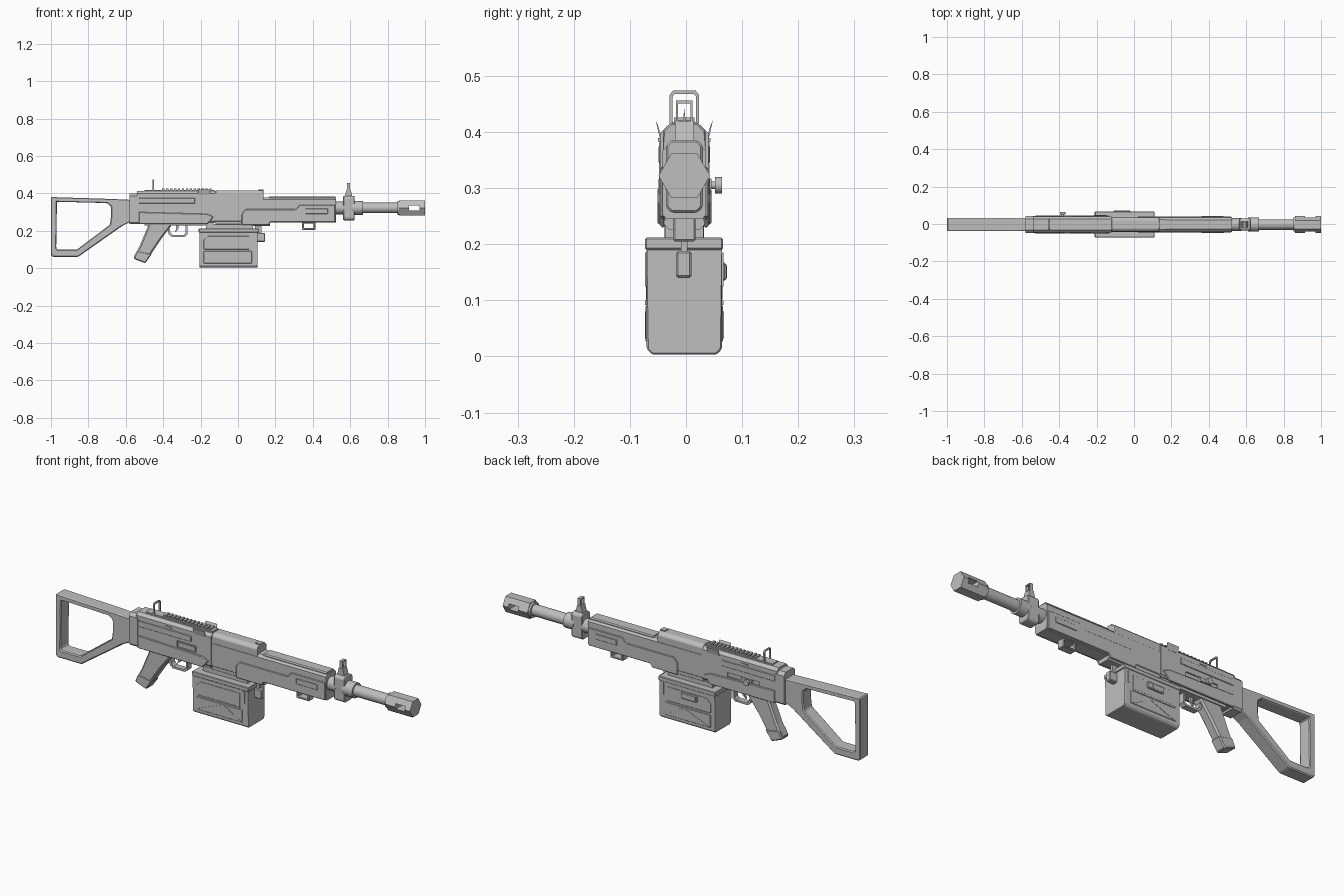
import bpy, bmesh, math
from mathutils import Matrix, Vector

cube = bpy.data.objects.get("Cube")
if cube:
    bpy.data.objects.remove(cube, do_unlink=True)

CY = -0.003      # middle plane of the gun
AXIS = 0.322     # barrel height

metal = bpy.data.materials.new("grey_metal")
metal.use_nodes = True
GREY = (0.52, 0.52, 0.52, 1)
metal.diffuse_color = GREY
metal.node_tree.nodes["Principled BSDF"].inputs["Base Color"].default_value = GREY


def finish(name, bm, bevel=0):
    bmesh.ops.recalc_face_normals(bm, faces=bm.faces)
    me = bpy.data.meshes.new(name)
    bm.to_mesh(me)
    bm.free()
    me.materials.append(metal)
    ob = bpy.data.objects.new(name, me)
    bpy.context.collection.objects.link(ob)
    if bevel:
        mod = ob.modifiers.new("bevel", "BEVEL")
        mod.width, mod.segments, mod.limit_method = bevel, 1, "ANGLE"
    return ob


def prism(name, outline, a, b, along="y", hole=None, bevel=0):
    """Extrude an outline: (x, z) along y, or (y, z) along x. A hole has as many points."""
    place = (lambda p, t: (p[0], CY + t, p[1])) if along == "y" else (lambda p, t: (t, CY + p[0], p[1]))
    bm = bmesh.new()
    rings = [[bm.verts.new(place(p, t)) for p in loop]
             for loop in ([outline, hole] if hole else [outline]) for t in (a, b)]
    n = len(outline)

    def bridge(r, s):
        for i in range(n):
            j = (i + 1) % n
            bm.faces.new((r[i], r[j], s[j], s[i]))
    bridge(rings[0], rings[1])
    if hole:
        bridge(rings[2], rings[3])
        bridge(rings[0], rings[2])
        bridge(rings[1], rings[3])
    else:
        bm.faces.new(rings[0])
        bm.faces.new(rings[1])
    return finish(name, bm, bevel)


def rect(a, b, c, d):
    return [(a, c), (b, c), (b, d), (a, d)]


def box(name, x0, x1, y0, y1, z0, z1, bevel=0):
    return prism(name, rect(x0, x1, z0, z1), y0, y1, bevel=bevel)


def section(half, z0, z1, low, high):
    """Symmetrical cross-section with chamfers low and high."""
    side = [(half - low, z0), (half, z0 + low), (half, z1 - high), (half - high, z1)]
    return side + [(-y, z) for y, z in reversed(side)]


def rod(name, r, a, b, centre, along="x", sides=24, turn=0):
    """Cylinder from a to b along an axis; centre gives the two other coordinates."""
    bm = bmesh.new()
    bmesh.ops.create_cone(bm, cap_ends=True, segments=sides, radius1=r, radius2=r, depth=b - a)
    spin = Matrix.Rotation(math.pi / 2, 4, "Y" if along == "x" else "X")
    mid = (a + b) / 2
    pos = (mid, *centre) if along == "x" else (centre[0], mid, centre[1])
    bm.transform(Matrix.Translation(Vector(pos)) @ spin @ Matrix.Rotation(turn, 4, "Z"))
    ob = finish(name, bm)
    if sides > 8:
        bpy.ops.object.select_all(action="DESELECT")
        ob.select_set(True)
        bpy.context.view_layer.objects.active = ob
        bpy.ops.object.shade_smooth_by_angle(angle=math.radians(35))
    return ob


def cut(ob, *cutters):
    bpy.context.view_layer.objects.active = ob
    for c in cutters:
        mod = ob.modifiers.new("cut", "BOOLEAN")
        mod.operation, mod.solver, mod.object = "DIFFERENCE", "EXACT", c
        bpy.ops.object.modifier_apply(modifier=mod.name)
        bpy.data.objects.remove(c, do_unlink=True)


def both_sides(name, outline, y0, y1, bevel=0):
    prism(name + "_right", outline, -y1, -y0, bevel=bevel)
    prism(name + "_left", outline, y0, y1, bevel=bevel)


# Skeleton stock
prism("stock",
      [(-1, .38), (-.68, .37), (-.57, .365), (-.57, .25), (-.62, .225), (-.855, .06), (-.99, .06), (-1, .07)],
      -.035, .035,
      hole=[(-.968, .355), (-.70, .348), (-.68, .33), (-.68, .27), (-.685, .232), (-.86, .1), (-.965, .1), (-.972, .11)],
      bevel=.005)

# Receiver
receiver = prism("receiver", section(.043, .245, .412, .008, .014), -.54, -.12, along="x")
cut(receiver, box("port_cutter", -.31, -.205, -.06, -.036, .297, .33),
    box("handle_slot_cutter", -.44, -.26, .037, .06, .297, .318))
prism("receiver_rear", section(.045, .235, .4, .01, .015), -.58, -.53, along="x")
box("bolt", -.305, -.21, -.041, -.03, .302, .322)
both_sides("receiver_lower_panel", [(-.53, .235), (-.165, .235), (-.13, .275), (-.165, .29), (-.53, .3)],
           .038, .048, bevel=.003)
both_sides("receiver_upper_rib", rect(-.53, -.23, .345, .375), .04, .046, bevel=.002)
both_sides("receiver_pin", rect(-.375, -.34, .383, .389), .04, .047)
box("receiver_floor", -.5, -.13, -.032, .032, .228, .25)

# Top rail with cross ribs
box("rail_base", -.5, -.125, -.022, .022, .405, .418)
for i in range(13):
    box(f"rail_rib_{i + 1}", -.405 + i * .021, -.393 + i * .021, -.018, .018, .415, .426)

# Flared ears beside the rail
for side in (-1, 1):
    prism(f"rail_ear_{'left' if side > 0 else 'right'}",
          [(side * .04, .39), (side * .044, .39), (side * .051, .421), (side * .047, .412)],
          -.215, -.15, along="x")

# Rear sight loop
prism("rear_sight", [(-.026, .41), (.026, .41), (.026, .466), (.02, .474), (-.02, .474), (-.026, .466)],
      -.458, -.45, along="x",
      hole=[(-.021, .415), (.021, .415), (.021, .463), (.017, .468), (-.017, .468), (-.021, .463)])

# Charging handle
rod("handle_stem", .007, .03, .055, (-.38, .305), along="y", sides=12)
rod("handle_knob", .015, .052, .064, (-.38, .305), along="y", sides=16)
box("handle_carrier", -.4, -.34, .03, .048, .298, .317)

# Handguard, top cover and raised side panels
hand = prism("handguard", section(.039, .245, .378, .008, .012), -.12, .525, along="x")
cut(hand, rod("barrel_seat_cutter", .033, .5, .55, (CY, AXIS)))
prism("handguard_belly", section(.036, .225, .26, .01, 0), -.12, .17, along="x")
both_sides("handguard_panel",
           [(.02, .23), (.165, .23), (.175, .247), (.52, .247), (.52, .338), (.33, .338), (.31, .315), (.04, .315), (.02, .29)],
           .034, .043, bevel=.003)
both_sides("handguard_inlay", rect(.36, .48, .29, .318), .04, .046, bevel=.002)
prism("handguard_top_plate", section(.03, .37, .384, 0, .005), .165, .52, along="x")
prism("top_cover", section(.038, .365, .416, 0, .014), -.12, .137, along="x", bevel=.003)
box("cover_latch", .11, .137, -.014, .014, .405, .421)

# Sling loop under the handguard
prism("sling_loop", rect(.342, .415, .205, .25), -.02, .02, hole=rect(.352, .405, .214, .24), bevel=.003)

# Barrel
rod("barrel", .028, .5, .88, (CY, AXIS))
rod("barrel_collar", .034, .5, .575, (CY, AXIS))
rod("gas_ring", .038, .61, .668, (CY, AXIS), sides=16)
muzzle = rod("muzzle_brake", .046, .862, 1, (CY, AXIS), sides=6)
cut(muzzle, rod("bore_cutter", .02, .9, 1.02, (CY, AXIS)),
    box("vent_cutter", .915, .97, -.1, .1, .308, .336))
rod("muzzle_sleeve", .038, .852, .87, (CY, AXIS), sides=12)

# Front sight
prism("sight_block", section(.033, .256, .386, .01, .01), .562, .624, along="x", bevel=.004)
prism("sight_tower", [(.57, .38), (.612, .38), (.602, .42), (.58, .42)], -.017, .017)
prism("sight_frame", rect(-.015, .015, .415, .456), .583, .6, along="x",
      hole=rect(-.011, .011, .419, .451))
prism("sight_pin", [(-.003, .415), (.003, .415), (0, .442)], .589, .594, along="x")

# Pistol grip
prism("pistol_grip", [(-.475, .24), (-.355, .24), (-.36, .222), (-.415, .15), (-.495, .03), (-.56, .055), (-.525, .12)],
      -.027, .027, bevel=.008)
prism("grip_cap", [(-.558, .05), (-.496, .026), (-.46, .077), (-.54, .093)], -.029, .029, bevel=.005)

# Trigger and its guard
prism("trigger_guard",
      [(-.385, .24), (-.37, .18), (-.355, .167), (-.285, .167), (-.27, .18), (-.27, .24)], -.015, .015,
      hole=[(-.372, .232), (-.36, .187), (-.35, .177), (-.29, .177), (-.28, .187), (-.28, .232)])
prism("trigger", [(-.335, .24), (-.315, .24), (-.32, .205), (-.338, .19), (-.33, .21)], -.006, .006)

# Box magazine
prism("magazine_body", section(.067, .003, .2, .01, 0), -.206, .105, along="x", bevel=.003)
box("magazine_lid", -.21, .11, -.07, .069, .19, .212, bevel=.003)
box("magazine_neck", -.17, .08, -.034, .034, .205, .235)
both_sides("magazine_lower_panel", rect(-.185, .075, .025, .092), .062, .069, bevel=.003)
both_sides("magazine_upper_panel", [(-.185, .1), (.06, .1), (.06, .172), (-.16, .172), (-.185, .15)],
           .062, .068, bevel=.002)
both_sides("magazine_side_bar", rect(.08, .087, .125, .185), .06, .07)
both_sides("magazine_shelf", rect(-.175, .06, .092, .1), .06, .07)
both_sides("magazine_brace", [(-.175, .032), (-.16, .032), (-.04, .08), (-.055, .08)], .062, .0705)
both_sides("magazine_brace_front", [(.065, .032), (.05, .032), (-.03, .08), (-.015, .08)], .062, .0705)
box("magazine_clip", -.11, -.02, .06, .075, .135, .167, bevel=.003)
for i in range(4):
    box(f"clip_tooth_{i + 1}", -.103 + i * .021, -.09 + i * .021, .07, .076, .14, .162)

# Front magazine catch
box("magazine_catch", .1, .145, -.015, .013, .14, .188, bevel=.004)
box("catch_bracket", .09, .125, -.006, .006, .18, .235)
